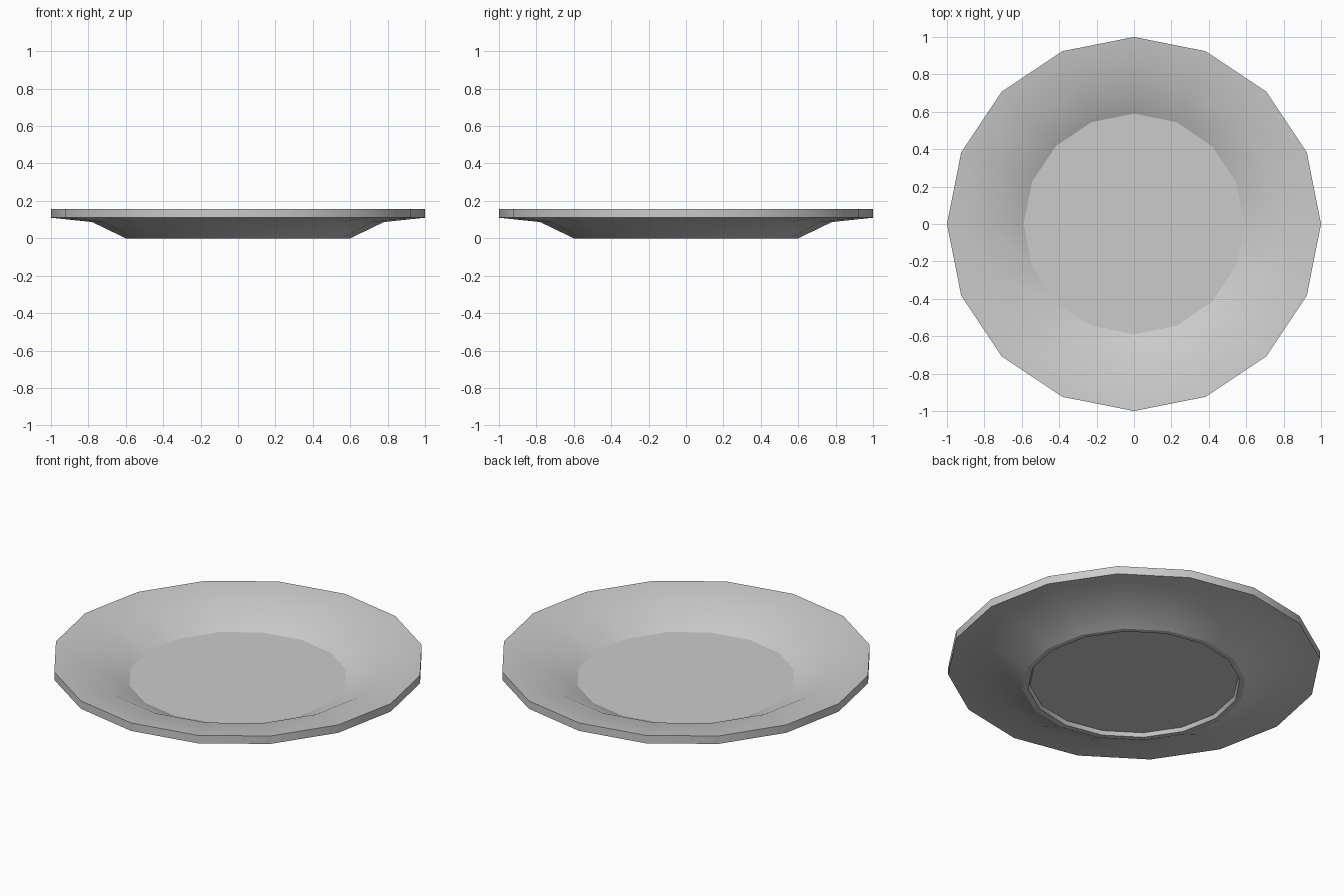
import bpy, bmesh, math

if "Cube" in bpy.data.objects:
    bpy.data.objects.remove(bpy.data.objects["Cube"])

SIDES = 16

# Half cross-section (radius, height): from the underside recess, out, over the rim, to the well
profile = [
    (0.56, 0.022), (0.57, 0.0), (0.60, 0.0),      # recess and foot ring
    (0.78, 0.087), (1.0, 0.11),                   # underside of wall and rim
    (1.0, 0.157), (0.78, 0.132), (0.59, 0.042),   # rim edge, upper side, well
]

bm = bmesh.new()
rings = []
for r, z in profile:
    rings.append([bm.verts.new((r * math.cos(2 * math.pi * i / SIDES),
                                r * math.sin(2 * math.pi * i / SIDES), z))
                  for i in range(SIDES)])
for a, b in zip(rings, rings[1:]):
    for i in range(SIDES):
        j = (i + 1) % SIDES
        bm.faces.new((a[i], a[j], b[j], b[i]))

# Flat discs: recessed base and eating surface
bm.faces.new(list(reversed(rings[0])))
bm.faces.new(rings[-1])
bmesh.ops.recalc_face_normals(bm, faces=bm.faces)

mesh = bpy.data.meshes.new("plate")
bm.to_mesh(mesh)
bm.free()
plate = bpy.data.objects.new("plate", mesh)
bpy.context.collection.objects.link(plate)

# Smooth wall, crisp well edge and rim
bpy.context.view_layer.objects.active = plate
plate.select_set(True)
bpy.ops.object.shade_smooth_by_angle(angle=math.radians(24))
